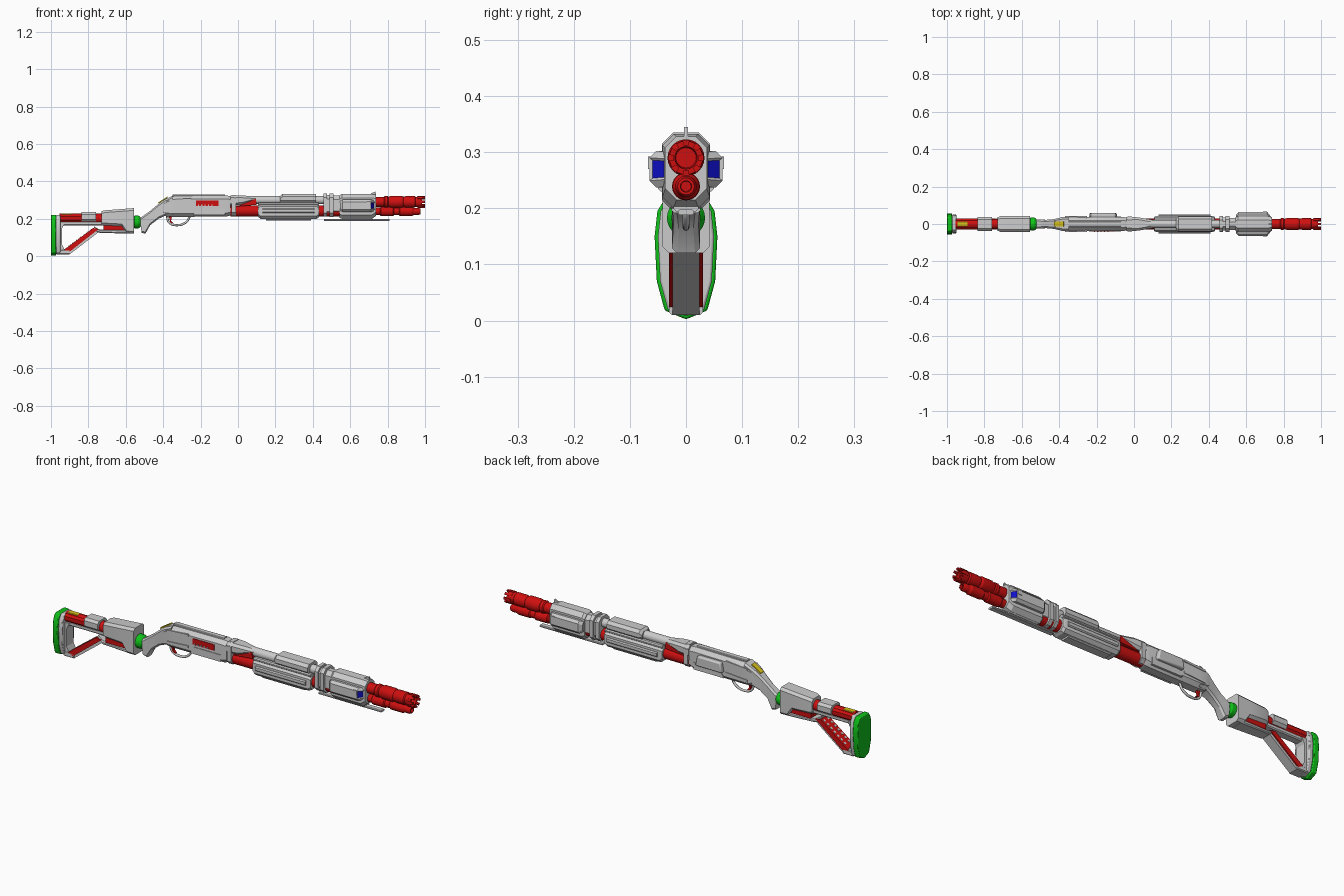
import bpy, bmesh, math
from mathutils import Vector

default = bpy.data.objects.get("Cube")
if default:
    bpy.data.objects.remove(default, do_unlink=True)


def material(name, r, g, b):
    m = bpy.data.materials.new(name)
    m.use_nodes = True
    m.diffuse_color = (r, g, b, 1)
    m.node_tree.nodes["Principled BSDF"].inputs["Base Color"].default_value = (r, g, b, 1)
    return m


GRAY = material("light gray", .6, .6, .6)
RED = material("red", .62, .005, .005)
GREEN = material("green", .005, .55, .01)
BLUE = material("blue", .005, .005, .6)
YELLOW = material("yellow", .7, .55, .01)


def skin(name, rings, mat):
    """Bridge a list of equal-length point rings and cap both ends."""
    bm = bmesh.new()
    loops = [[bm.verts.new(p) for p in ring] for ring in rings]
    n = len(loops[0])
    for a, b in zip(loops, loops[1:]):
        for i in range(n):
            j = (i + 1) % n
            bm.faces.new((a[i], a[j], b[j], b[i]))
    bm.faces.new(loops[0][::-1])
    bm.faces.new(loops[-1])
    bmesh.ops.recalc_face_normals(bm, faces=bm.faces[:])
    mesh = bpy.data.meshes.new(name)
    bm.to_mesh(mesh)
    bm.free()
    obj = bpy.data.objects.new(name, mesh)
    obj.data.materials.append(mat)
    bpy.context.collection.objects.link(obj)
    return obj


def section(top, bottom, w, c):
    """Chamfered box ring across y between a top and a bottom point (x, z)."""
    t, b = Vector(top), Vector(bottom)
    d = (b - t).normalized() * c
    half = [(t, w - c), (t + d, w), (b - d, w), (b, w - c)]
    return [(p.x, y, p.y) for p, y in half] + [(p.x, -y, p.y) for p, y in half[::-1]]


def hull(name, stations, mat=GRAY, c=.01):
    """Body along x; each station is x, half width, bottom, top."""
    return skin(name, [section((x, hi), (x, lo), w, c) for x, w, lo, hi in stations], mat)


def block(name, x0, x1, w, lo, hi, mat=GRAY, c=.005):
    return hull(name, [(x0, w, lo, hi), (x1, w, lo, hi)], mat, c)


def lathe(name, profile, z, mat, sides=24):
    rings = [[(x, r * math.cos(math.tau * i / sides), z + r * math.sin(math.tau * i / sides))
              for i in range(sides)] for x, r in profile]
    return skin(name, rings, mat)


def prism(name, outline, y0, y1, mat=GRAY, bevel=0):
    """Side outline (x, z) extruded between two y values."""
    obj = skin(name, [[(x, y, z) for x, z in outline] for y in (y0, y1)], mat)
    if bevel:
        mod = obj.modifiers.new("edge", "BEVEL")
        mod.width, mod.segments = bevel, 2
    return obj


def pad(name, x0, x1, grow, mat):
    """Butt plate from a mirrored back outline."""
    half = [(.032, .018), (.046, .07), (.05, .15), (.045, .195), (.03, .22)]
    half = [(y + grow, z) for y, z in half]
    yz = [(0, .008 - grow)] + half + [(-y, z) for y, z in half[::-1]]
    obj = skin(name, [[(x, y, z) for y, z in yz] for x in (x0, x1)], mat)
    mod = obj.modifiers.new("edge", "BEVEL")
    mod.width, mod.segments = .004, 2


# Butt and skeleton frame
pad("butt_pad", -1, -.972, .006, GREEN)
pad("butt_plate", -.972, -.95, 0, GRAY)
hull("frame_foot", [(-.955, .03, .01, .035), (-.9, .03, .01, .035)], c=.004)
prism("frame_heel", [(-.955, .03), (-.925, .03), (-.94, .06), (-.94, .15), (-.925, .18), (-.955, .18)], -.028, .028)
prism("strut", [(-.93, .035), (-.905, .02), (-.745, .145), (-.775, .15)], -.03, .03, RED)
prism("strut_underside", [(-.91, .01), (-.9, .01), (-.73, .14), (-.745, .145), (-.905, .02)], -.024, .024)
for side in (-1, 1):
    for i in range(7):
        x, z = -.905 + i * .019, .0545 + i * .0141
        prism("strut_hole", [(x, z), (x + .009, z + .0067), (x + .008, z + .008), (x - .001, z + .0013)],
              side * .016 - .006, side * .016 + .006)
block("frame_top_bar", -.955, -.72, .022, .165, .187)
lathe("rear_tube", [(-.955, .027), (-.7, .027)], .2, RED)
block("rear_tube_sleeve", -.95, -.84, .029, .183, .222, RED, .01)
block("rear_marker", -.945, -.89, .014, .219, .227, YELLOW, .002)
block("rear_collar", -.837, -.76, .037, .185, .235, c=.012)

# Stock block
hull("stock", [(-.73, .036, .165, .24), (-.715, .042, .165, .245), (-.62, .042, .16, .252),
               (-.595, .042, .122, .254), (-.555, .042, .12, .257)], c=.012)
block("stock_insert", -.72, -.59, .03, .135, .17, RED)
hull("stock_lower_bar", [(-.77, .022, .135, .16), (-.74, .03, .125, .142), (-.58, .034, .12, .14)], c=.005)
lathe("grip_ring", [(-.56, .026), (-.553, .034), (-.532, .034), (-.52, .026)], .183, GREEN)

# Curved grip flowing into the receiver
skin("grip", [section(t, b, w, .009) for t, b, w in [
    ((-.527, .205), (-.515, .125), .024), ((-.515, .21), (-.495, .12), .025),
    ((-.475, .238), (-.47, .165), .022), ((-.43, .275), (-.425, .2), .026),
    ((-.395, .302), (-.385, .218), .034), ((-.35, .322), (-.345, .215), .036)]], GRAY)
prism("grip_marker", [(-.425, .281), (-.375, .313), (-.378, .318), (-.428, .286)], -.013, .013, YELLOW)

# Receiver
hull("receiver", [(-.42, .026, .225, .283), (-.38, .038, .212, .308), (-.34, .038, .21, .322),
                  (-.06, .038, .212, .325), (-.04, .034, .218, .32)], c=.018)
block("receiver_top_rib", -.35, -.07, .014, .32, .329, c=.003)
for side in (-1, 1):
    for z in (.235, .292):
        prism("receiver_side_rib", [(-.37, z), (-.25, z + .008), (-.25, z + .018), (-.37, z + .01)],
              side * .032, side * .042)
    prism("receiver_lower_panel", [(-.24, .22), (-.07, .22), (-.07, .255), (-.22, .255)],
          side * .03, side * .041)
prism("ejection_port", [(-.225, .267), (-.105, .267), (-.105, .297), (-.225, .297)], -.041, -.03, RED)
for i in range(5):
    x = -.215 + i * .018
    prism("port_tooth", [(x, .268), (x + .006, .268), (x + .006, .276), (x, .276)], -.044, -.035)
prism("side_cover", [(-.24, .25), (-.09, .25), (-.1, .3), (-.23, .3)], .03, .058, GRAY, .006)

# Trigger and guard
prism("trigger", [(-.37, .215), (-.352, .215), (-.358, .19), (-.345, .175), (-.363, .18)], -.006, .006, RED)
guard = bpy.data.curves.new("trigger_guard", "CURVE")
guard.dimensions, guard.bevel_depth, guard.bevel_resolution = "3D", .006, 2
path = [(-.38, .215), (-.368, .18), (-.32, .166), (-.275, .184), (-.257, .215)]
spline = guard.splines.new("BEZIER")
spline.bezier_points.add(len(path) - 1)
for point, (x, z) in zip(spline.bezier_points, path):
    point.co = (x, 0, z)
    point.handle_left_type = point.handle_right_type = "AUTO"
guard.materials.append(GRAY)
bpy.context.collection.objects.link(bpy.data.objects.new("trigger_guard", guard))

# Barrel and magazine tube between receiver and shroud
hull("receiver_nose", [(-.04, .037, .27, .325), (.02, .036, .275, .325), (.1, .022, .295, .318)], c=.012)
block("receiver_collar", -.035, -.012, .039, .215, .328, c=.018)
prism("slanted_insert", [(-.01, .265), (.1, .275), (.095, .308), (.06, .292)], -.026, .026, RED)
lathe("inner_barrel", [(.05, .022), (.56, .022)], .3, GRAY)
lathe("magazine_tube", [(-.04, .03), (.56, .03)], .242, RED)

# Sliding fore-end with upper housing
hull("fore_end", [(.107, .038, .21, .275), (.12, .043, .2, .28), (.42, .043, .2, .28),
                  (.433, .038, .208, .275)], c=.015)
block("fore_end_flange", .13, .41, .05, .23, .254)
block("fore_end_lower_grip", .15, .39, .026, .192, .21)
block("fore_end_seam", .11, .43, .036, .272, .288)
hull("upper_housing", [(.225, .032, .285, .322), (.237, .04, .283, .332), (.417, .04, .283, .332)], c=.014)

# Ring collars
for x0, x1, grow in [(.458, .476, .004), (.476, .49, -.004), (.49, .51, .005), (.51, .55, -.006)]:
    block("ring_collar", x0, x1, .038 + grow, .215 - grow, .33 + grow, c=.02)

# Front shroud, side pods, sight and lower rail
hull("front_shroud", [(.543, .036, .205, .325), (.555, .042, .2, .332), (.715, .042, .2, .332),
                      (.738, .037, .215, .328)], c=.02)
pods = hull("side_pods", [(.545, .05, .245, .295), (.56, .065, .237, .302), (.712, .065, .237, .302),
                          (.738, .031, .24, .3)], c=.012)
pods.data.materials.append(BLUE)
bm = bmesh.new()
bm.from_mesh(pods.data)
lights = [f for f in bm.faces if f.normal.x > .3 and abs(f.normal.y) > .3 and abs(f.normal.z) < .3]
bmesh.ops.inset_individual(bm, faces=lights, thickness=.006, depth=-.003)
for f in lights:
    f.material_index = 1
bm.to_mesh(pods.data)
bm.free()
for side in (-1, 1):
    prism("pod_latch", [(.69, .27), (.712, .27), (.712, .292), (.69, .292)], side * .06, side * .068)
prism("front_sight", [(.7, .328), (.738, .328), (.735, .345), (.725, .342)], -.004, .004)
block("lower_rail", .46, .81, .014, .188, .198, c=.003)
block("rail_mount", .56, .72, .022, .194, .21)

# Red muzzle barrels
lathe("upper_muzzle", [(.72, .026), (.78, .026), (.785, .031), (.8, .031), (.805, .027), (.82, .033), (.875, .033),
                       (.885, .028), (.9, .031), (.945, .031), (.95, .026), (.965, .03), (.985, .03), (.985, .02),
                       (.955, .018)], .29, RED)
for i in range(8):
    a = math.tau * i / 8
    rings = [[(x, r * math.cos(a + t), .29 + r * math.sin(a + t))
              for r, t in ((.022, -.2), (.032, -.2), (.032, .2), (.022, .2))] for x in (.96, 1)]
    skin("muzzle_prong", rings, RED)
lathe("lower_muzzle", [(.72, .02), (.76, .02), (.765, .025), (.83, .025), (.835, .02), (.86, .02), (.865, .024),
                       (.93, .024), (.94, .019), (.965, .019), (.975, .015), (.975, .01), (.955, .009)], .239, RED)

# Smooth the round parts while keeping edges sharp
bpy.ops.object.select_all(action="DESELECT")
for obj in bpy.context.collection.objects:
    if obj.type == "MESH":
        obj.select_set(True)
        bpy.context.view_layer.objects.active = obj
bpy.ops.object.shade_smooth_by_angle(angle=math.radians(25))
